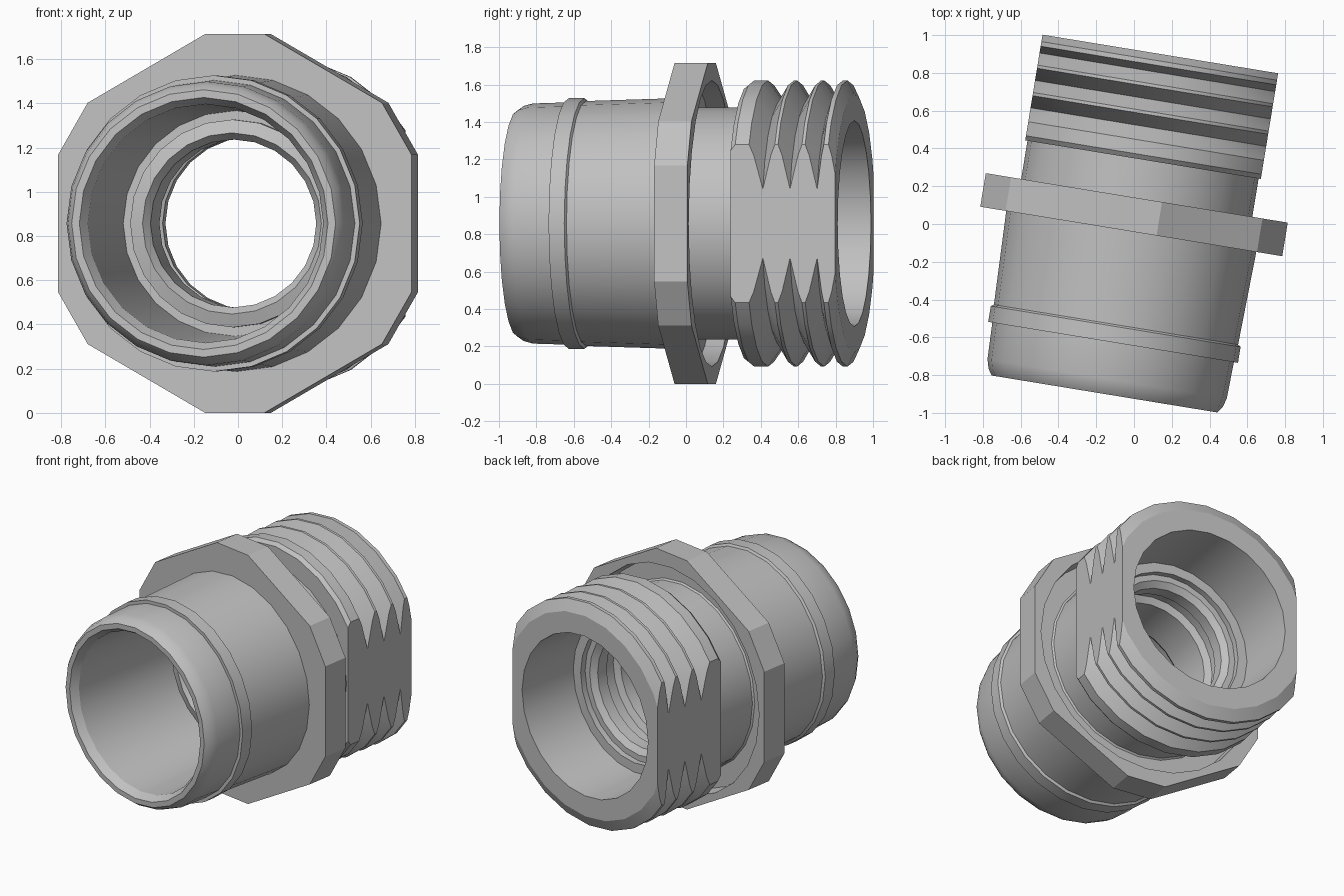
import bpy, bmesh
from math import sin, cos, pi, radians
from mathutils import Vector

SIDES = 24
TILT = radians(-9.3)
CENTRE = Vector((-0.008, 0, 0.857))

cube = bpy.data.objects.get("Cube")
if cube:
    bpy.data.objects.remove(cube, do_unlink=True)

grey = bpy.data.materials.new("plain_grey")
grey.use_nodes = True
colour = (0.53, 0.53, 0.53, 1)
grey.diffuse_color = colour
grey.node_tree.nodes["Principled BSDF"].inputs["Base Color"].default_value = colour


def lathe(name, profile, cuts=()):
    """Spin a closed (along, radius) profile about the y axis, then trim it with flats (angle, distance)."""
    bm = bmesh.new()
    rings = []
    for i in range(SIDES):
        a = 2 * pi * i / SIDES
        rings.append([bm.verts.new((r * cos(a), s, r * sin(a))) for s, r in profile])
    n = len(profile)
    for i in range(SIDES):
        here, there = rings[i], rings[(i + 1) % SIDES]
        for j in range(n):
            k = (j + 1) % n
            bm.faces.new((here[j], here[k], there[k], there[j]))
    for angle, distance in cuts:
        normal = Vector((cos(angle), 0, sin(angle)))
        bmesh.ops.bisect_plane(bm, geom=bm.verts[:] + bm.edges[:] + bm.faces[:], dist=1e-5,
                               plane_co=normal * distance, plane_no=normal, clear_outer=True)
        rim = [e for e in bm.edges if e.is_boundary]
        bmesh.ops.holes_fill(bm, edges=rim, sides=0)
    bmesh.ops.recalc_face_normals(bm, faces=bm.faces[:])
    mesh = bpy.data.meshes.new(name)
    bm.to_mesh(mesh)
    bm.free()
    mesh.materials.append(grey)
    ob = bpy.data.objects.new(name, mesh)
    bpy.context.collection.objects.link(ob)
    ob.location = CENTRE
    ob.rotation_euler.z = TILT
    bpy.ops.object.select_all(action="DESELECT")
    ob.select_set(True)
    bpy.context.view_layer.objects.active = ob
    bpy.ops.object.shade_smooth_by_angle(angle=radians(24))
    return ob


# Barrel with rounded front lip, raised band, neck and narrow inner throat
outside = [(-0.912, 0.605), (-0.88, 0.628), (-0.83, 0.642), (-0.635, 0.648),
           (-0.635, 0.67), (-0.55, 0.67), (-0.54, 0.655), (0.0, 0.672),
           (0.05, 0.62), (0.35, 0.62), (0.36, 0.57), (0.47, 0.57)]
throat = [(0.47, 0.47), (0.43, 0.47), (0.43, 0.43), (0.40, 0.39), (0.32, 0.39),
          (0.30, 0.43), (0.22, 0.43), (0.20, 0.385), (-0.08, 0.38),
          (-0.12, 0.41), (-0.10, 0.47), (-0.05, 0.47), (-0.05, 0.51)]
bore = [(-0.86, 0.54), (-0.912, 0.57)]
lathe("barrel", outside + throat + bore)

# Hexagonal flange with trimmed corners and a shallow recess behind
hexagon = [(i * pi / 3, 0.81) for i in range(6)]
corners = [(i * pi / 3 + pi / 6, 0.857) for i in range(6)]
lathe("hex_flange", [(-0.04, 0.6), (-0.04, 1.1), (0.14, 1.1), (0.14, 0.765),
                     (0.04, 0.755), (0.04, 0.6)], hexagon + corners)

# Threaded end with two flat sides
crest, root = 0.765, 0.66
thread = [(0.345, 0.53), (0.345, 0.745), (0.37, crest), (0.445, crest)]
for valley in (0.52, 0.667):
    thread += [(valley, root), (valley + 0.065, crest), (valley + 0.082, crest)]
thread += [(0.814, root), (0.85, crest), (0.875, crest), (0.912, 0.69)]
lathe("threaded_end", thread + [(0.912, 0.55)], [(0, 0.632), (pi, 0.632)])
